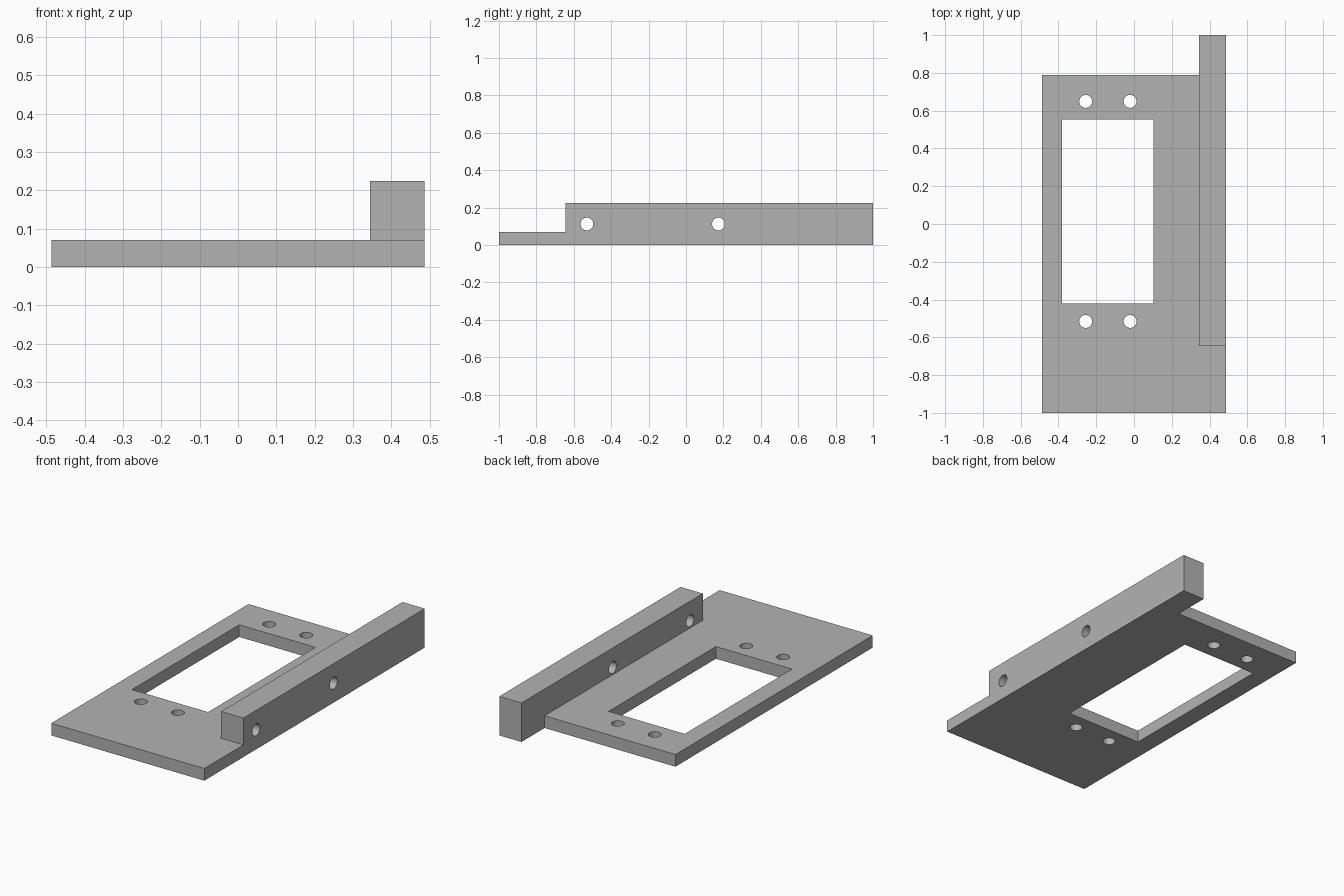
import bpy
import math

if "Cube" in bpy.data.objects:
    bpy.data.objects.remove(bpy.data.objects["Cube"])

grey = bpy.data.materials.new("plain_grey")
grey.use_nodes = True
colour = (0.45, 0.45, 0.45, 1)
grey.diffuse_color = colour
grey.node_tree.nodes["Principled BSDF"].inputs["Base Color"].default_value = colour


def box(name, low, high):
    """Box between two opposite corners."""
    centre = [(a + b) / 2 for a, b in zip(low, high)]
    bpy.ops.mesh.primitive_cube_add(size=1, location=centre)
    ob = bpy.context.object
    ob.name = name
    ob.scale = [b - a for a, b in zip(low, high)]
    bpy.ops.object.transform_apply(location=True, rotation=False, scale=True)
    ob.data.materials.append(grey)
    return ob


def drill(name, centre, tilt=0):
    """Round cutter, upright or turned to run along x."""
    bpy.ops.mesh.primitive_cylinder_add(
        vertices=48, radius=HOLE, depth=0.4, location=centre, rotation=(0, tilt, 0))
    ob = bpy.context.object
    ob.name = name
    ob.data.materials.append(grey)
    return ob


def combine(target, other, operation):
    """Apply a boolean and discard the second object."""
    mod = target.modifiers.new(operation.lower(), "BOOLEAN")
    mod.object = other
    mod.operation = operation
    mod.solver = "EXACT"
    bpy.context.view_layer.objects.active = target
    bpy.ops.object.modifier_apply(modifier=mod.name)
    bpy.data.objects.remove(other)


HOLE = 0.034
SIDE = 0.486
RAIL_INNER = 0.345
THICK = 0.07
HEIGHT = 0.224

# Base plate and the taller side rail that overhangs its back edge
bracket = box("mounting_bracket", (-SIDE, -1, 0), (SIDE, 0.79, THICK))
rail = box("side_rail", (RAIL_INNER, -0.645, 0), (SIDE, 1, HEIGHT))
combine(bracket, rail, "UNION")

# Rectangular window through the plate
window = box("window_cutter", (-0.38, -0.42, -0.1), (0.104, 0.554, 0.2))
combine(bracket, window, "DIFFERENCE")

# Four screw holes around the window
for x in (-0.256, -0.021):
    for y in (-0.516, 0.649):
        combine(bracket, drill("screw_cutter", (x, y, 0)), "DIFFERENCE")

# Two cross holes through the rail
for y in (-0.53, 0.173):
    cutter = drill("rail_cutter", (0.415, y, HEIGHT / 2), math.pi / 2)
    combine(bracket, cutter, "DIFFERENCE")

# Round hole walls, crisp edges elsewhere
bpy.ops.object.select_all(action="DESELECT")
bracket.select_set(True)
bpy.context.view_layer.objects.active = bracket
bpy.ops.object.shade_smooth_by_angle(angle=math.radians(30))
